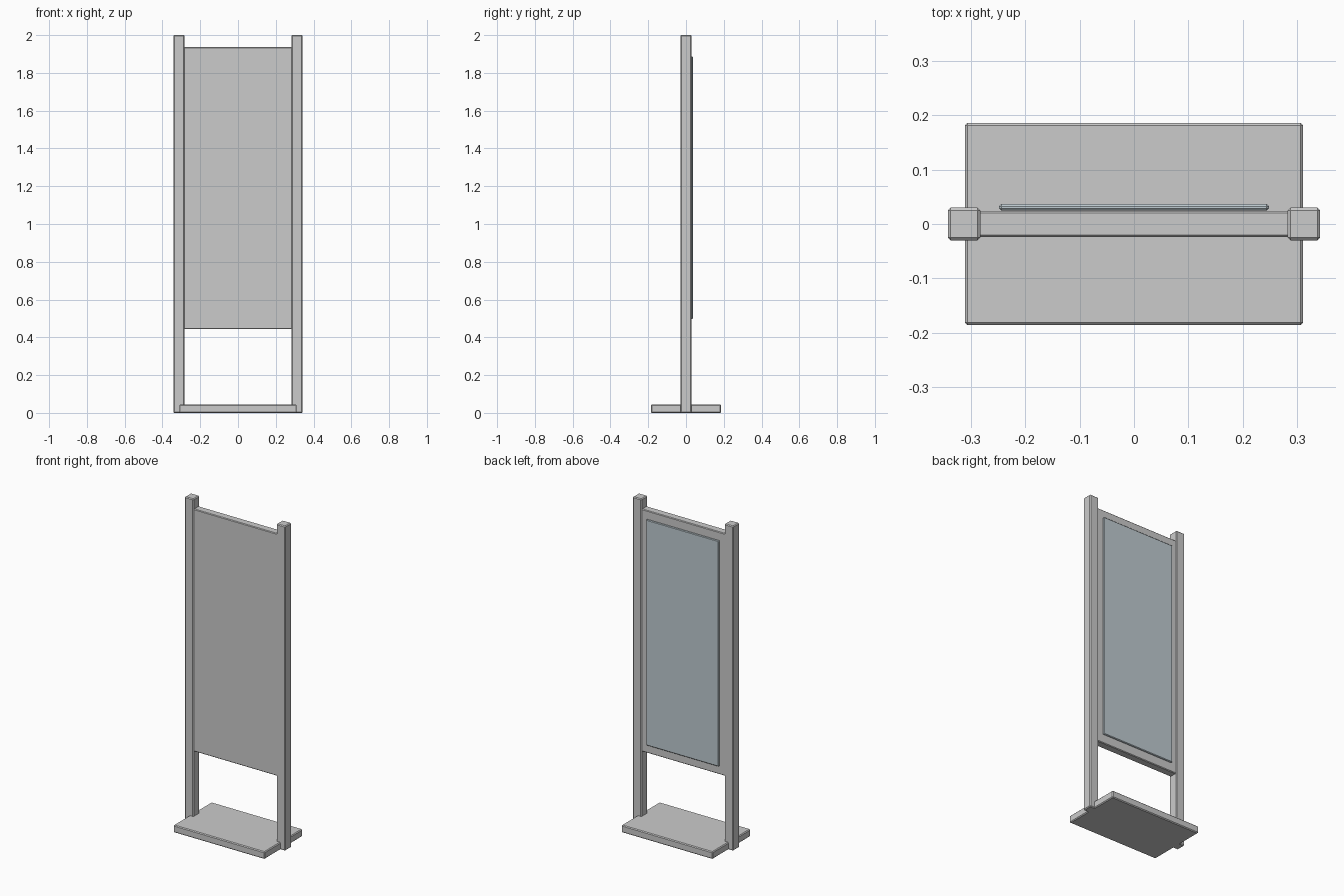
import bpy

if "Cube" in bpy.data.objects:
    bpy.data.objects.remove(bpy.data.objects["Cube"])


def box(name, lo, hi, bevel):
    """Chamfered box between two corners."""
    bpy.ops.mesh.primitive_cube_add(size=1, location=[(a + b) / 2 for a, b in zip(lo, hi)])
    ob = bpy.context.object
    ob.name = name
    ob.scale = [b - a for a, b in zip(lo, hi)]
    bpy.ops.object.transform_apply(location=False, rotation=False, scale=True)
    mod = ob.modifiers.new("chamfer", "BEVEL")
    mod.width = bevel
    mod.segments = 1
    return ob


# Foot plate
box("base_plate", (-0.311, -0.186, 0), (0.311, 0.186, 0.045), 0.005)

# Side posts
for side, x in (("left", -0.3125), ("right", 0.3125)):
    box(side + "_post", (x - 0.03, -0.03, 0), (x + 0.03, 0.03, 2), 0.005)

# Board held between the posts
box("board", (-0.29, -0.024, 0.444), (0.29, 0.024, 1.937), 0.004)

# Display sheet on the rear face
sheet = box("display_sheet", (-0.248, 0.0245, 0.496), (0.248, 0.0365, 1.887), 0.004)
mat = bpy.data.materials.new("display_blue_grey")
mat.diffuse_color = (0.52, 0.6, 0.64, 1)
mat.use_nodes = True
mat.node_tree.nodes["Principled BSDF"].inputs["Base Color"].default_value = mat.diffuse_color
sheet.data.materials.append(mat)
